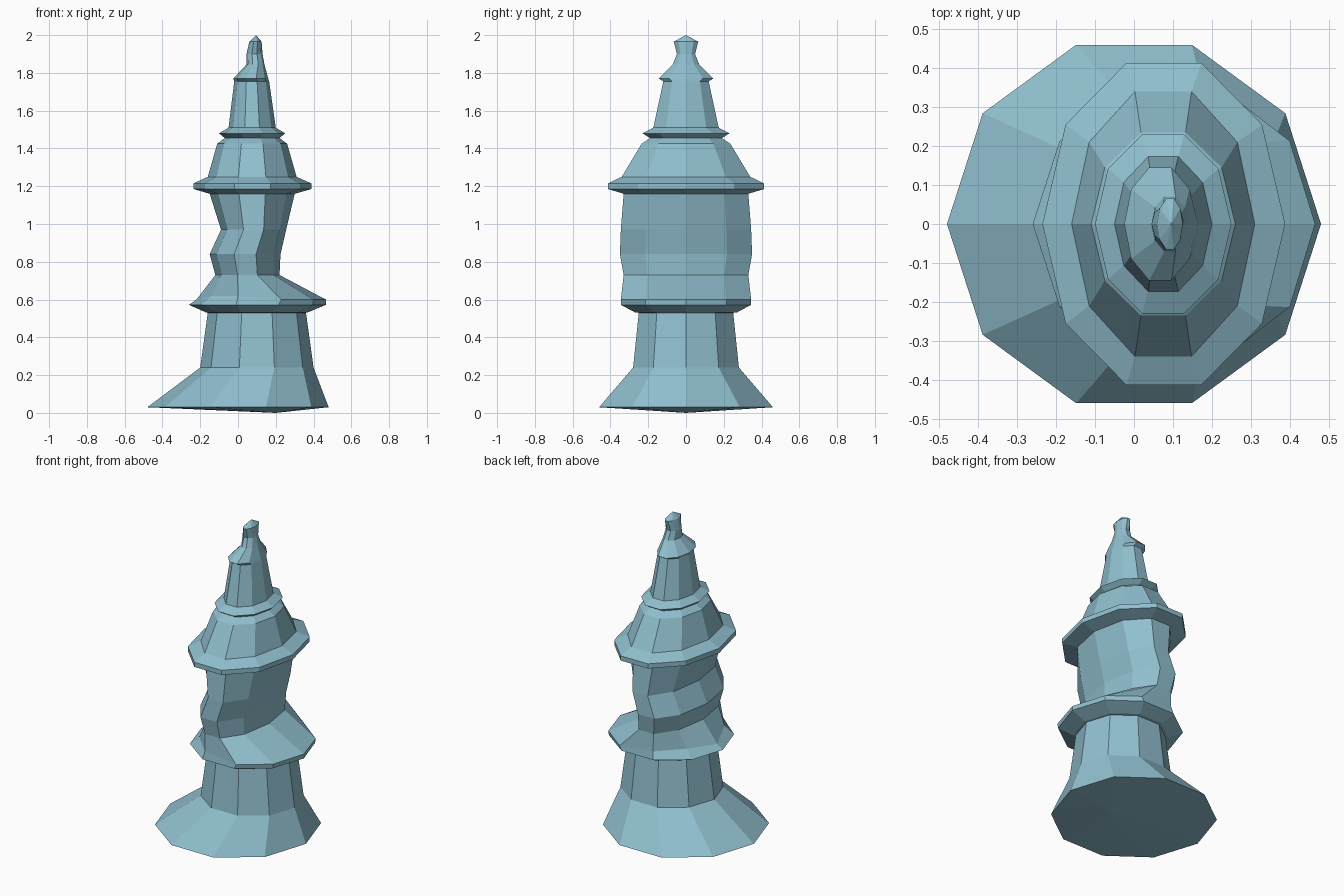
import bpy, math

if "Cube" in bpy.data.objects:
    bpy.data.objects.remove(bpy.data.objects["Cube"])

SIDES = 10


def ring(z, x0, x1, y, dents=None):
    """Ten-sided oval ring; y is its half depth, dents override (x, y, z) per side pair."""
    cx, rx, ry = (x0 + x1) / 2, (x1 - x0) / 2, y / math.sin(math.radians(72))
    pts = []
    for i in range(SIDES):
        a = 2 * math.pi * i / SIDES
        p = (cx + rx * math.cos(a), ry * math.sin(a), z)
        k = min(i, SIDES - i)
        if dents and k in dents:
            dx, dy, dz = dents[k]
            p = (dx, dy if i <= SIDES / 2 else -dy, dz)
        pts.append(p)
    return pts


def loft(name, rings, bottom=None, top=None):
    """Skin consecutive rings; optional tips close the ends."""
    verts = [p for r in rings for p in r]
    faces = []
    for k in range(len(rings) - 1):
        for i in range(SIDES):
            j = (i + 1) % SIDES
            a, b = k * SIDES, (k + 1) * SIDES
            faces.append((a + i, a + j, b + j, b + i))
    last = (len(rings) - 1) * SIDES
    if bottom:
        verts.append(bottom)
        faces += [((i + 1) % SIDES, i, len(verts) - 1) for i in range(SIDES)]
    if top:
        verts.append(top)
        faces += [(last + i, last + (i + 1) % SIDES, len(verts) - 1) for i in range(SIDES)]
    mesh = bpy.data.meshes.new(name)
    mesh.from_pydata(verts, [], faces)
    mesh.update()
    obj = bpy.data.objects.new(name, mesh)
    bpy.context.collection.objects.link(obj)
    mat = bpy.data.materials.get("blue") or bpy.data.materials.new("blue")
    mat.diffuse_color = (0.28, 0.52, 0.62, 1)
    mat.use_nodes = True
    mat.node_tree.nodes["Principled BSDF"].inputs["Base Color"].default_value = mat.diffuse_color
    mesh.materials.append(mat)
    return rings[-1]


# Flared foot and lower column
seam = loft("foot", [
    ring(0.03, -0.48, 0.48, 0.46),
    ring(0.24, -0.20, 0.40, 0.28),
    ring(0.53, -0.16, 0.36, 0.25)], bottom=(0.2, 0, 0))

# Lower collar, pinched on the left side
seam = loft("lower_collar", [
    seam,
    ring(0.532, -0.17, 0.37, 0.27),
    ring(0.572, -0.26, 0.465, 0.345),
    ring(0.60, -0.22, 0.465, 0.345, {3: (0.0, 0.335, 0.62), 4: (-0.14, 0.19, 0.62)}),
    ring(0.73, -0.12, 0.22, 0.33)])

# Waist with a wavy left side
seam = loft("body", [
    seam,
    ring(0.84, -0.15, 0.225, 0.35),
    ring(0.97, -0.09, 0.255, 0.345),
    ring(1.16, -0.15, 0.30, 0.33)])

# Upper collar and sloped shoulders
seam = loft("upper_collar", [
    seam,
    ring(1.185, -0.235, 0.388, 0.413),
    ring(1.215, -0.235, 0.388, 0.413),
    ring(1.25, -0.16, 0.31, 0.34),
    ring(1.425, -0.11, 0.26, 0.235),
    ring(1.455, -0.07, 0.22, 0.19)])

# Thin neck ring and tapered hat
seam = loft("hat", [
    seam,
    ring(1.48, -0.10, 0.25, 0.23),
    ring(1.51, -0.05, 0.20, 0.173),
    ring(1.755, -0.02, 0.165, 0.12),
    ring(1.77, -0.025, 0.16, 0.145),
    ring(1.845, 0.045, 0.14, 0.07)])

# Small knob on top
loft("finial", [
    seam,
    ring(1.90, 0.045, 0.13, 0.048),
    ring(1.965, 0.06, 0.125, 0.065)], top=(0.095, 0, 2.0))
